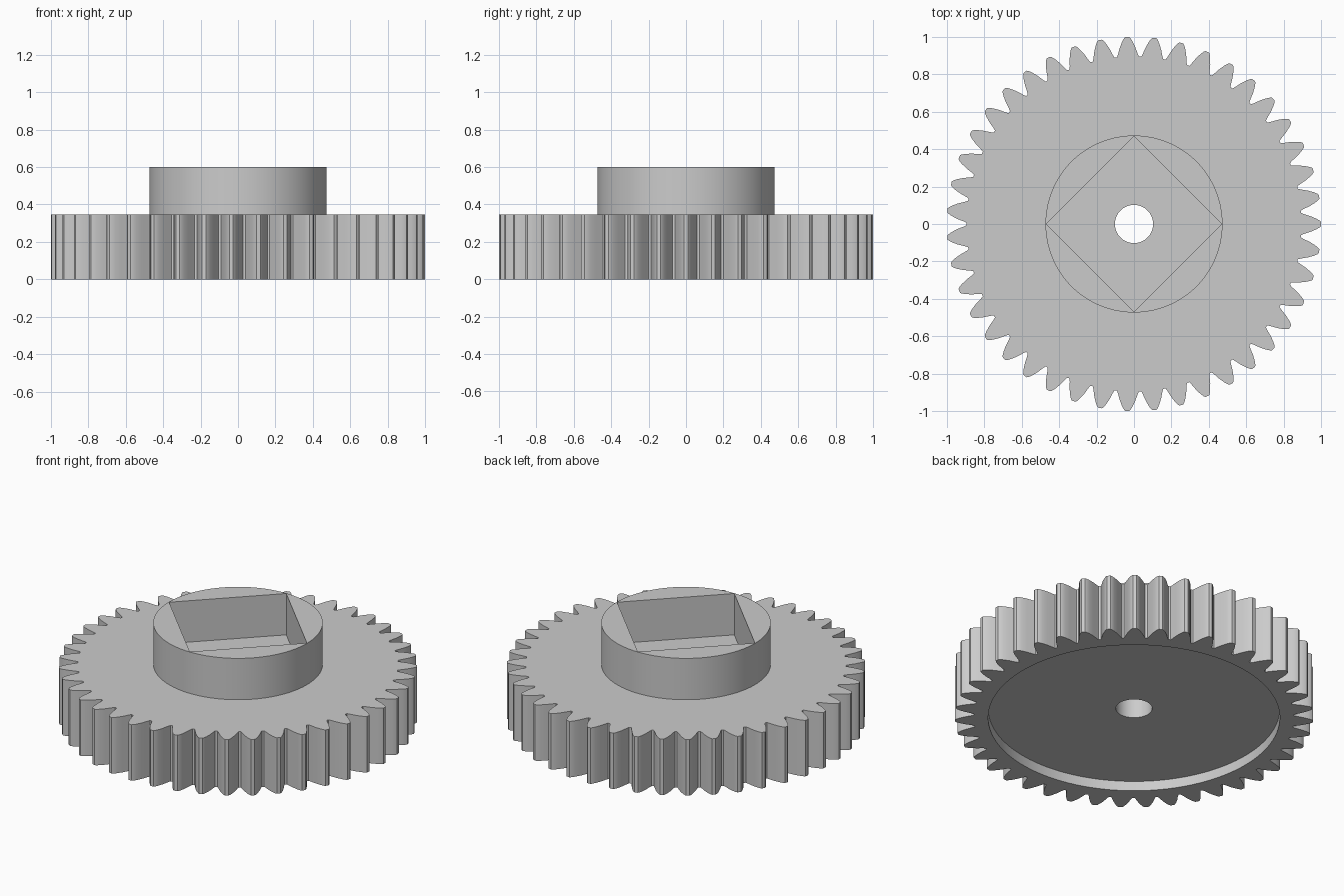
import bpy
import bmesh
from math import cos, sin, pi, radians

if "Cube" in bpy.data.objects:
    bpy.data.objects.remove(bpy.data.objects["Cube"], do_unlink=True)

TEETH = 43
GEAR_TOP = 0.345
HUB_TOP = 0.6

grey = bpy.data.materials.new("light grey")
grey.use_nodes = True
colour = (0.6, 0.6, 0.6, 1)
grey.diffuse_color = colour
grey.node_tree.nodes["Principled BSDF"].inputs["Base Color"].default_value = colour


def prism(name, outline, z0, z1):
    """Extrude a closed (radius, angle) outline from z0 to z1."""
    bm = bmesh.new()
    face = bm.faces.new([bm.verts.new((r * cos(a), r * sin(a), z0)) for r, a in outline])
    top = bmesh.ops.extrude_face_region(bm, geom=[face])["geom"]
    bmesh.ops.translate(bm, vec=(0, 0, z1 - z0),
                        verts=[v for v in top if isinstance(v, bmesh.types.BMVert)])
    bmesh.ops.recalc_face_normals(bm, faces=bm.faces)
    mesh = bpy.data.meshes.new(name)
    bm.to_mesh(mesh)
    bm.free()
    mesh.materials.append(grey)
    obj = bpy.data.objects.new(name, mesh)
    bpy.context.collection.objects.link(obj)
    return obj


def ring(radius, sides):
    return [(radius, 2 * pi * i / sides) for i in range(sides)]


def combine(target, tool, operation):
    """Apply a boolean and discard the tool object."""
    bpy.context.view_layer.objects.active = target
    mod = target.modifiers.new(tool.name, "BOOLEAN")
    mod.operation = operation
    mod.solver = "EXACT"
    mod.object = tool
    bpy.ops.object.modifier_apply(modifier=mod.name)
    bpy.data.objects.remove(tool, do_unlink=True)


# Toothed wheel: one curved flank (radius, half angle), mirrored for every tooth
flank = [(0.895, 0.066), (0.91, 0.058), (0.945, 0.044),
         (0.975, 0.029), (0.994, 0.017), (1.0, 0.01)]
tooth = [(r, -a) for r, a in flank] + [(r, a) for r, a in reversed(flank)]
outline = [(r, a + 2 * pi * i / TEETH) for i in range(TEETH) for r, a in tooth]
gear = prism("gear_wheel", outline, 0, GEAR_TOP)

# Raised hub with a square socket
combine(gear, prism("hub", ring(0.473, 128), 0.2, HUB_TOP), "UNION")
combine(gear, prism("square_socket", ring(0.47, 4), GEAR_TOP, 0.8), "DIFFERENCE")

# Shallow recess underneath and the axle bore
combine(gear, prism("bottom_recess", ring(0.815, 128), -0.1, 0.06), "DIFFERENCE")
combine(gear, prism("axle_bore", ring(0.102, 64), -0.2, 1), "DIFFERENCE")

# Smooth round walls, crisp rims
bpy.ops.object.select_all(action="DESELECT")
gear.select_set(True)
bpy.context.view_layer.objects.active = gear
bpy.ops.object.shade_smooth_by_angle(angle=radians(25))
